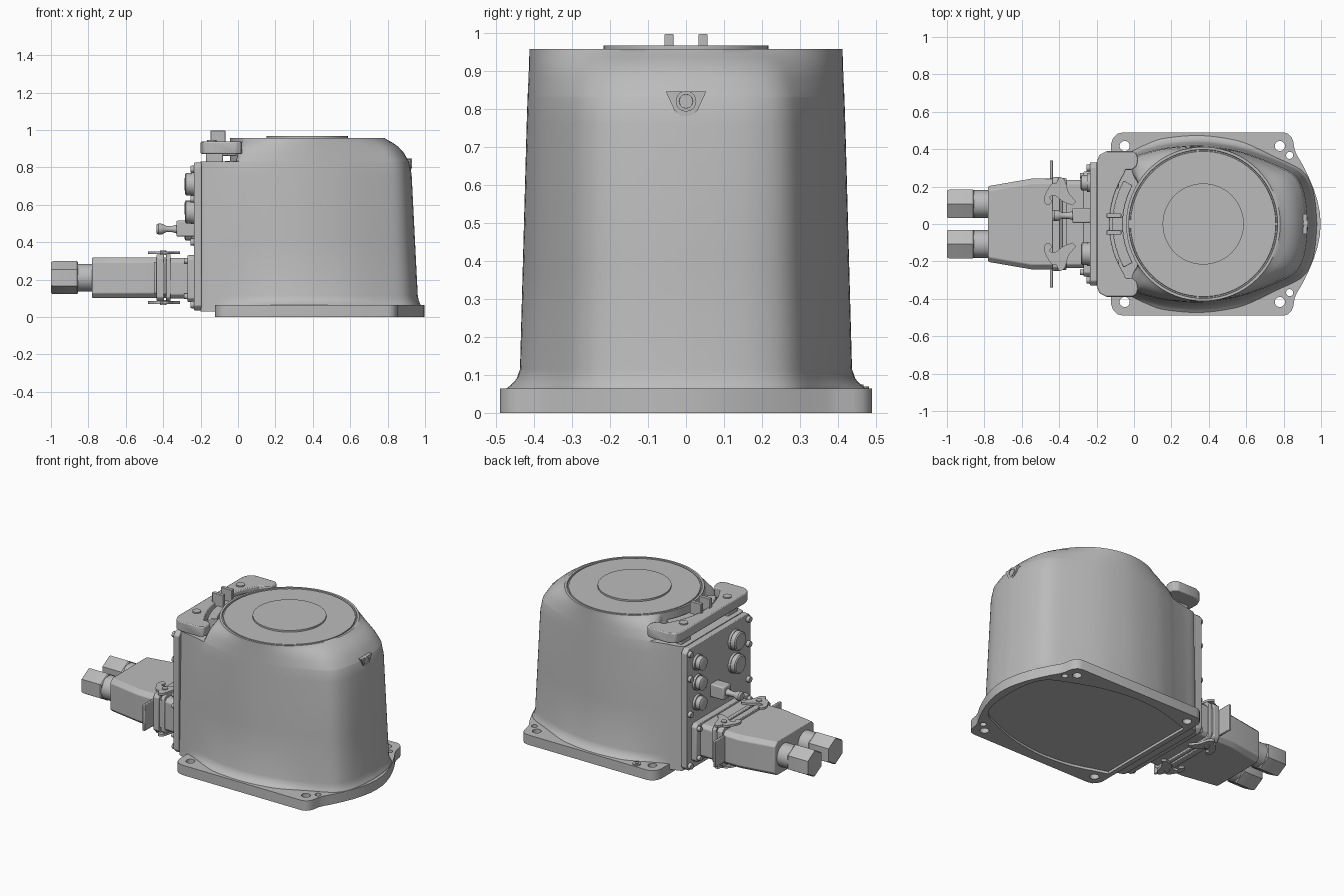
import bpy, bmesh, math
from mathutils import Vector

if "Cube" in bpy.data.objects:
    bpy.data.objects.remove(bpy.data.objects["Cube"])

grey = bpy.data.materials.new("cast_grey")
grey.use_nodes = True
grey.diffuse_color = (0.5, 0.5, 0.5, 1)
grey.node_tree.nodes["Principled BSDF"].inputs["Base Color"].default_value = (0.5, 0.5, 0.5, 1)
parts = []


def loft(name, rings, bevel=0):
    """Skin a stack of equal closed rings and cap both ends."""
    bm = bmesh.new()
    rows = [[bm.verts.new(p) for p in ring] for ring in rings]
    n = len(rows[0])
    for low, high in zip(rows, rows[1:]):
        for i in range(n):
            j = (i + 1) % n
            bm.faces.new((low[i], low[j], high[j], high[i]))
    bm.faces.new(rows[0][::-1])
    bm.faces.new(rows[-1])
    bmesh.ops.recalc_face_normals(bm, faces=bm.faces)
    mesh = bpy.data.meshes.new(name)
    bm.to_mesh(mesh)
    bm.free()
    mesh.materials.append(grey)
    ob = bpy.data.objects.new(name, mesh)
    bpy.context.collection.objects.link(ob)
    parts.append(ob)
    if bevel:
        mod = ob.modifiers.new("soft_edges", "BEVEL")
        mod.width, mod.segments, mod.limit_method = bevel, 2, "ANGLE"
    return ob


def place(axis, a, b, h):
    return {"x": (h, a, b), "z": (a, b, h)}[axis]


def prism(name, axis, outline, lo, hi, bevel=0):
    return loft(name, [[place(axis, a, b, h) for a, b in outline] for h in (lo, hi)], bevel)


def circle(a, b, r, n=32, turn=0):
    return [(a + r * math.cos(turn + math.tau * i / n), b + r * math.sin(turn + math.tau * i / n)) for i in range(n)]


def turned(name, axis, a, b, profile, n=32, turn=0):
    """Lathe: profile holds (height, radius) pairs along the axis."""
    return loft(name, [[place(axis, *p, h) for p in circle(a, b, r, n, turn)] for h, r in profile])


def box(name, lo, hi, bevel=0):
    base = [(lo[0], lo[1]), (hi[0], lo[1]), (hi[0], hi[1]), (lo[0], hi[1])]
    return prism(name, "z", base, lo[2], hi[2], bevel)


def rounded(y, z0, z1, c):
    """Chamfered rectangle, symmetric in y."""
    return [(-y + c, z0), (y - c, z0), (y, z0 + c), (y, z1 - c), (y - c, z1), (-y + c, z1), (-y, z1 - c), (-y, z0 + c)]


def mirror(half):
    return half + [(x, -y) for x, y in reversed(half) if abs(y) > 1e-6]


def smooth(points, steps=4):
    """Catmull-Rom resampling of an open path."""
    pts = [Vector(p) for p in points]
    ext = [2 * pts[0] - pts[1]] + pts + [2 * pts[-1] - pts[-2]]
    out = []
    for p0, p1, p2, p3 in zip(ext, ext[1:], ext[2:], ext[3:]):
        for k in range(steps):
            t = k / steps
            out.append(0.5 * (2 * p1 + (p2 - p0) * t + (2 * p0 - 5 * p1 + 4 * p2 - p3) * t * t
                              + (3 * p1 - p0 - 3 * p2 + p3) * t ** 3))
    return [tuple(p) for p in out + [pts[-1]]]


def ramp(v, lo, hi):
    return min(1, max(0, (v - lo) / (hi - lo)))


# Main casting: D-shaped section blending into a round mouth
CX, MOUTH = 0.37, 0.412
section = mirror(smooth([(0.967, 0), (0.959, 0.11), (0.94, 0.2), (0.897, 0.272), (0.81, 0.322), (0.62, 0.395),
                         (0.47, 0.428), (0.33, 0.44), (0.17, 0.427), (0.06, 0.4), (0, 0.38), (-0.1, 0.35),
                         (-0.185, 0.328), (-0.2, 0.3), (-0.2, 0.2), (-0.2, 0.1), (-0.2, 0)]))


def body_ring(z, right, left, flare, r=MOUTH):
    ring = []
    for x, y in section:
        away = Vector((x - CX, y)).normalized()
        w = left + (right - left) * ramp(x, -0.16, 0)
        px = CX + (x - CX) * (1 - 0.085 * z if x > CX else 1)
        p = Vector((px, y * (1 - 0.062 * z))) * (1 - w) + (Vector((CX, 0)) + away * r) * w
        p += away * flare * ramp(x, -0.12, 0.15) * (1 - 0.6 * ramp(x, 0.55, 0.75))
        ring.append((p.x, p.y, z))
    return ring


levels = [(0.03, 0, 0, 0.035), (0.064, 0, 0, 0.035), (0.074, 0, 0, 0.022), (0.09, 0, 0, 0.008), (0.115, 0, 0, 0),
          (0.4, 0, 0, 0), (0.76, 0, 0, 0), (0.83, 0.07, 0, 0), (0.833, 0.08, 1, 0), (0.88, 0.27, 1, 0),
          (0.91, 0.46, 1, 0), (0.935, 0.71, 1, 0), (0.948, 0.9, 1, 0), (0.958, 1, 1, 0), (0.958, 1, 1, 0, 0.398),
          (0.948, 1, 1, 0, 0.396), (0.948, 1, 1, 0, 0.39), (0.956, 1, 1, 0, 0.388)]
loft("main_casting", [body_ring(*lv) for lv in levels])
turned("top_disc", "z", CX, 0, [(0.95, 0.217), (0.967, 0.217)], 64)

# Base flange with bolt holes and a shallow recess underneath
flange = prism("base_flange", "z", mirror([(0.998, 0), (0.994, 0.06), (0.982, 0.12), (0.96, 0.19), (0.93, 0.26),
               (0.9, 0.32), (0.87, 0.37), (0.858, 0.4), (0.852, 0.44), (0.842, 0.465), (0.825, 0.482), (0.8, 0.49),
               (-0.06, 0.49), (-0.09, 0.482), (-0.112, 0.46), (-0.122, 0.43)]), 0, 0.064)
cutters = [prism("recess_cutter", "z", [(max(x * 0.98, -0.09 - y * y * 0.01), y * 0.97) for x, y in section],
                 -0.1, 0.016)]
for s in (-1, 1):
    for x, y, r in ((-0.05, 0.417, 0.027), (0.78, 0.417, 0.027), (0.832, 0.367, 0.019)):
        cutters.append(prism("hole_cutter", "z", circle(x, s * y, r, 24), -0.1, 0.2))
bpy.context.view_layer.objects.active = flange
for c in cutters:
    mod = flange.modifiers.new("cut", "BOOLEAN")
    mod.operation, mod.solver, mod.object = "DIFFERENCE", "EXACT", c
    bpy.ops.object.modifier_apply(modifier=mod.name)
    parts.remove(c)
    bpy.data.objects.remove(c)
turned("ground_stud", "z", 0.035, 0.455, [(0.06, 0.026), (0.07, 0.026), (0.07, 0.012), (0.075, 0.012)], 16)

# Lifting lug on the rounded end
prism("lug", "x", [(-0.053, 0.845), (-0.03, 0.795), (-0.012, 0.781), (0.012, 0.781), (0.03, 0.795), (0.053, 0.845)],
      0.84, 0.925)
turned("lug_ring", "x", 0, 0.82, [(0.9, 0.027), (0.929, 0.027), (0.929, 0.018), (0.915, 0.017)])

# Control panel and its screws
prism("panel", "x", rounded(0.33, 0.035, 0.825, 0.025), -0.235, -0.195, 0.005)
for s in (-1, 1):
    for z in (0.065, 0.4, 0.63, 0.79):
        turned("panel_screw", "x", s * 0.3, z, [(-0.255, 0.018), (-0.23, 0.02)], 12)
for z in (0.45, 0.58, 0.71):
    turned("small_socket", "x", 0.22, z, [(-0.285, 0.032), (-0.28, 0.042), (-0.25, 0.042), (-0.25, 0.05), (-0.23, 0.05)])
for z in (0.56, 0.71):
    turned("large_socket", "x", -0.16, z, [(-0.283, 0.052), (-0.277, 0.06), (-0.25, 0.06), (-0.25, 0.064), (-0.23, 0.064)])

# Toggle handle
box("toggle_block", (-0.33, 0.005, 0.43), (-0.23, 0.085, 0.515), 0.008)
turned("toggle_knob", "x", 0.045, 0.47, [(-0.435, 0.024), (-0.425, 0.03), (-0.405, 0.028), (-0.385, 0.017),
                                         (-0.35, 0.017), (-0.32, 0.026)], 20)

# Connector: mounting flange, housing, clamp collar, tapered hood
prism("connector_flange", "x", rounded(0.28, 0.08, 0.33, 0.02), -0.27, -0.23, 0.005)
prism("connector_housing", "x", rounded(0.235, 0.1, 0.315, 0.02), -0.38, -0.26, 0.005)
prism("connector_collar", "x", rounded(0.245, 0.085, 0.335, 0.02), -0.385, -0.36, 0.004)
prism("hood_collar", "x", rounded(0.25, 0.085, 0.335, 0.02), -0.435, -0.395, 0.004)
loft("connector_hood", [[(x, y, z) for y, z in rounded(w, 0.102, 0.318, 0.025)]
                        for x, w in ((-0.78, 0.198), (-0.775, 0.203), (-0.55, 0.242), (-0.38, 0.242))], 0.006)
lever = smooth([(-0.31, 0.12), (-0.35, 0.17), (-0.37, 0.235), (-0.4, 0.25), (-0.415, 0.22), (-0.44, 0.215),
                (-0.475, 0.16), (-0.48, 0.12), (-0.46, 0.1), (-0.44, 0.12), (-0.45, 0.145), (-0.42, 0.15),
                (-0.38, 0.12), (-0.33, 0.1)], 3)
for s in (-1, 1):
    # Cable glands
    turned("gland_neck", "x", s * 0.107, 0.21, [(-0.88, 0.074), (-0.77, 0.074)])
    turned("gland_nut", "x", s * 0.107, 0.21, [(-1, 0.082), (-0.99, 0.088), (-0.862, 0.088), (-0.855, 0.082)],
           6, math.pi / 2)
    # Locking levers, above and below, joined by a side grip
    for z in (0.336, 0.07):
        prism("lock_lever", "z", [(x, s * y) for x, y in lever], z, z + 0.014)
        turned("lever_pivot", "z", -0.4, s * 0.18, [(z - 0.006, 0.018), (z + 0.02, 0.018)], 16)
    box("lever_grip", (-0.449, min(s * 0.24, s * 0.34), 0.125), (-0.433, max(s * 0.24, s * 0.34), 0.295), 0.004)
    for z in (0.11, 0.3):
        turned("flange_screw", "x", s * 0.258, z, [(-0.29, 0.014), (-0.265, 0.016)], 12)


# Horseshoe bracket beside the mouth, with legs, curved rail and stop posts
def arc(r, lo, hi, n=12):
    angles = [lo + (hi - lo) * i / n for i in range(n + 1)]
    return [(CX - r * math.cos(t), r * math.sin(t)) for t in angles]


outer = [(-0.2, 0.33), (-0.185, 0.37), (-0.145, 0.39), (-0.01, 0.39), (0.015, 0.375), (0.022, 0.345), (0.015, 0.31),
         (-0.01, 0.29), (-0.045, 0.29)]
prism("bracket", "z", mirror(outer + arc(0.5, 0.56, 0)), 0.872, 0.937, 0.006)
prism("bracket_rail", "z", arc(0.485, -0.5, 0.5) + arc(0.43, 0.5, -0.5), 0.86, 0.92, 0.004)
for s in (-1, 1):
    box("stop_post", (-0.147, s * 0.045 - 0.012, 0.9), (-0.068, s * 0.045 + 0.012, 0.997), 0.003)
    box("bracket_leg", (-0.17, s * 0.24 - 0.05, 0.82), (-0.08, s * 0.24 + 0.05, 0.88), 0.008)
    turned("bracket_bolt", "z", -0.14, s * 0.225, [(0.93, 0.026), (0.945, 0.026)], 16)

# Smooth shading with crisp edges
bpy.ops.object.select_all(action="DESELECT")
for ob in parts:
    ob.select_set(True)
bpy.context.view_layer.objects.active = parts[0]
bpy.ops.object.shade_smooth_by_angle(angle=math.radians(35))
